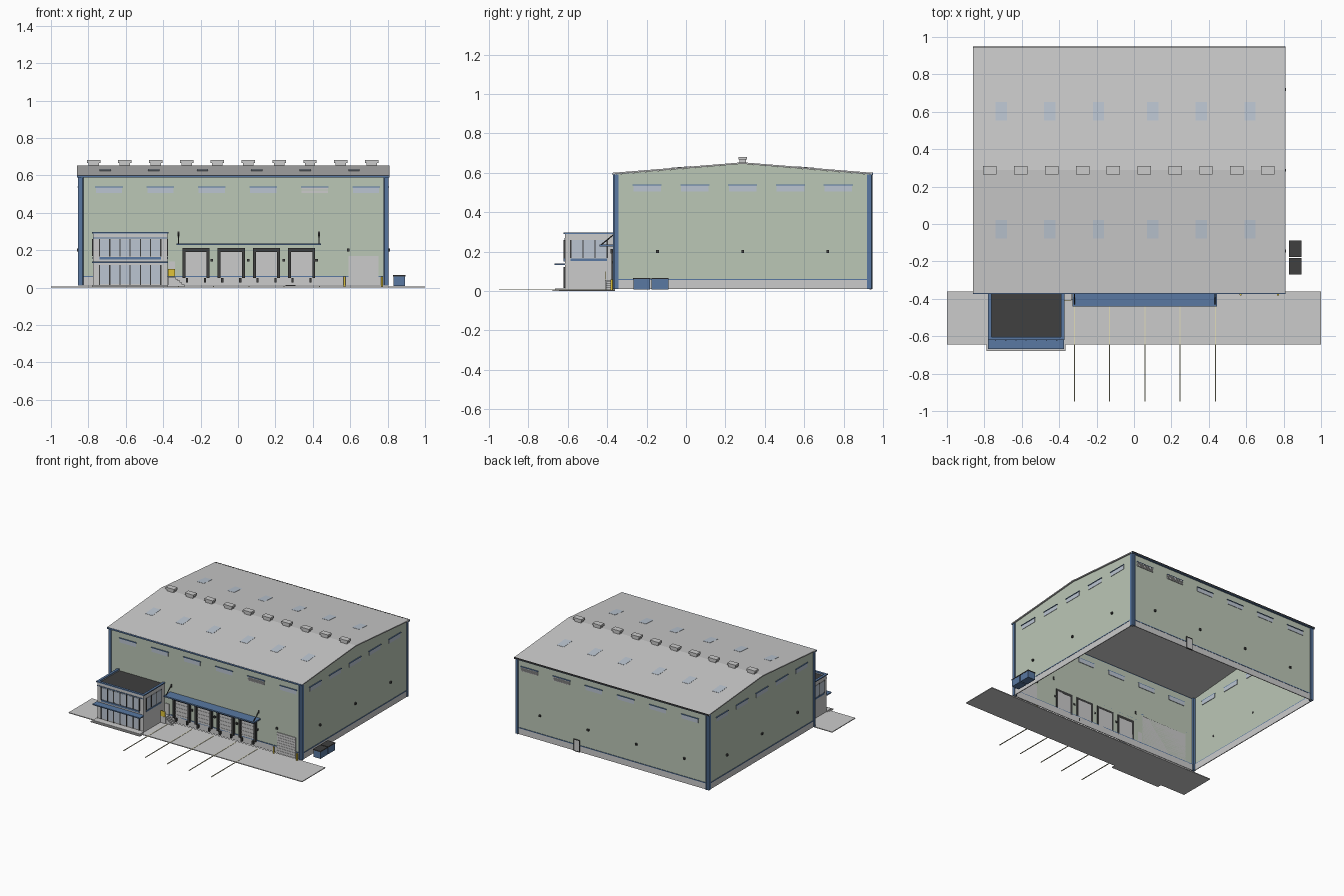
import bpy, bmesh, math
from mathutils import Vector

if "Cube" in bpy.data.objects:
    bpy.data.objects.remove(bpy.data.objects["Cube"])


def mat(name, r, g, b):
    m = bpy.data.materials.new(name)
    m.diffuse_color = (r, g, b, 1)
    m.use_nodes = True
    m.node_tree.nodes["Principled BSDF"].inputs["Base Color"].default_value = m.diffuse_color
    return m


GREEN = mat("pale_green", 0.50, 0.57, 0.47)
BLUE = mat("blue", 0.10, 0.19, 0.36)
DARK = mat("dark", 0.05, 0.05, 0.05)
YELLOW = mat("yellow", 0.75, 0.55, 0.04)
GLASS = mat("glass", 0.50, 0.56, 0.64)
CREAM = mat("cream", 0.75, 0.72, 0.50)


def finish(name, bm, m=None):
    me = bpy.data.meshes.new(name)
    bm.to_mesh(me)
    bm.free()
    ob = bpy.data.objects.new(name, me)
    bpy.context.collection.objects.link(ob)
    if m:
        me.materials.append(m)
    return ob


def boxes(name, items, m=None):
    """One object from boxes given as (x0, x1, y0, y1, z0, z1)."""
    bm = bmesh.new()
    for x0, x1, y0, y1, z0, z1 in items:
        vs = bmesh.ops.create_cube(bm, size=1)["verts"]
        for v in vs:
            v.co = Vector((x0 + (v.co.x + .5) * (x1 - x0),
                           y0 + (v.co.y + .5) * (y1 - y0),
                           z0 + (v.co.z + .5) * (z1 - z0)))
    return finish(name, bm, m)


X0, X1, Y0, Y1 = -0.85, 0.80, -0.36, 0.935
YM, EAVE, RIDGE = 0.2875, 0.592, 0.645
XM = (X0 + X1) / 2


def on_wall(side, u, w, z0, z1, out, inn=0.004):
    """Box centred at u along a wall, sticking out of it."""
    a, b = u - w / 2, u + w / 2
    return {"F": (a, b, Y0 - out, Y0 + inn, z0, z1),
            "B": (a, b, Y1 - inn, Y1 + out, z0, z1),
            "L": (X0 - out, X0 + inn, a, b, z0, z1),
            "R": (X1 - inn, X1 + out, a, b, z0, z1)}[side]


def frame_on_wall(side, u, w, z0, z1, out, t):
    return [on_wall(side, u, w, z1 - t, z1, out), on_wall(side, u, w, z0, z0 + t, out),
            on_wall(side, u - w / 2 + t / 2, t, z0, z1, out),
            on_wall(side, u + w / 2 - t / 2, t, z0, z1, out)]


# hall cladding: open-bottomed shell with gabled ends
bm = bmesh.new()
for x in (X0, X1):
    bm.faces.new([bm.verts.new((x, y, z)) for y, z in
                  ((Y0, .06), (Y1, .06), (Y1, EAVE), (YM, RIDGE), (Y0, EAVE))])
for y in (Y0, Y1):
    bm.faces.new([bm.verts.new((x, y, z)) for x, z in
                  ((X0, .06), (X1, .06), (X1, EAVE), (X0, EAVE))])
bmesh.ops.remove_doubles(bm, verts=bm.verts, dist=1e-5)
bmesh.ops.recalc_face_normals(bm, faces=bm.faces)
finish("hall_walls", bm, GREEN)

# concrete plinth and blue drip line above it
LX, LY, YC = X1 - X0, Y1 - Y0, (Y0 + Y1) / 2
WALLS = (("F", XM, LX), ("B", XM, LX), ("L", YC, LY), ("R", YC, LY))
boxes("plinth", [on_wall(s, c, l, .01, .058, .002) for s, c, l in WALLS])
boxes("drip_trim", [on_wall(s, c, l, .056, .062, .004) for s, c, l in WALLS], BLUE)

# roof: bent slab
bm = bmesh.new()
prof = [(-.37, .592), (YM, .645), (.945, .592), (.945, .600), (YM, .653), (-.37, .600)]
f = bm.faces.new([bm.verts.new((-.86, y, z)) for y, z in prof])
r = bmesh.ops.extrude_face_region(bm, geom=[f])
bmesh.ops.translate(bm, vec=(1.67, 0, 0),
                    verts=[g for g in r["geom"] if isinstance(g, bmesh.types.BMVert)])
bmesh.ops.recalc_face_normals(bm, faces=bm.faces)
finish("roof", bm)
boxes("gutters", [(-.86, .81, -.374, -.360, .588, .599), (-.86, .81, .935, .949, .588, .599)], BLUE)

# corner trims and downpipes
boxes("corner_trims", [(x - .011, x + .011, y - .011, y + .011, .01, .592)
                       for x in (X0 + .006, X1 - .006) for y in (Y0 + .006, Y1 - .006)], BLUE)
bm = bmesh.new()
for x in (X0 + .018, X1 - .018):
    for y in (Y0 - .006, Y1 + .006):
        vs = bmesh.ops.create_cone(bm, segments=8, radius1=.005, radius2=.005,
                                   depth=.58, cap_ends=True)["verts"]
        bmesh.ops.translate(bm, vec=(x, y, .30), verts=vs)
finish("downpipes", bm, BLUE)

# ridge vents: tapered neck with a wider cap
vents = [-.77 + i * .165 for i in range(10)]
boxes("ridge_vent_necks", [(x - .028, x + .028, YM - .017, YM + .017, .64, .668) for x in vents])
boxes("ridge_vent_caps", [(x - .036, x + .036, YM - .022, YM + .022, .666, .681) for x in vents])

# roof skylights, lying on both slopes
slope = math.atan2(.053, .6575)
bm = bmesh.new()
for x in (-.71, -.45, -.19, .10, .36, .62):
    for s in (-1, 1):
        vs = bmesh.ops.create_cube(bm, size=1)["verts"]
        for v in vs:
            y = YM + s * .315 + v.co.y * .1
            v.co = Vector((x + v.co.x * .06, y,
                           .653 - abs(y - YM) * math.tan(slope) + v.co.z * .003))
finish("skylights", bm, GLASS)

# high strip windows and louvres
long_u = [-.69 + i * .275 for i in range(6)]
short_u = [YM + (i - 2) * .2425 for i in range(5)]
wins = [(s, u) for s in "FB" for u in long_u] + [(s, u) for s in "LR" for u in short_u]
louvres = [("F", long_u[4]), ("B", long_u[5]), ("B", long_u[4])]
boxes("high_windows", [on_wall(s, u, .14, .505, .537, .003) for s, u in wins
                       if (s, u) not in louvres], GLASS)
boxes("louvres", [on_wall(s, u, .14, .505 + k * .0065, .51 + k * .0065, .006)
                  for s, u in louvres for k in range(5)])
boxes("window_heads", [on_wall(s, u, .148, .536, .541, .007) for s, u in wins], BLUE)

# wall lights
lights = [("F", u) for u in (-.14, .055, .245, .42, .59)]
lights += [("B", X0 + LX * k / 8) for k in (1, 3, 5, 7)]
lights += [(s, Y0 + LY * k / 6) for s in "LR" for k in (1, 3, 5)]
zl = lambda s, u: .145 if s == "F" and u < .5 else .2
boxes("wall_lights", [on_wall(s, u, .014, zl(s, u) - .006, zl(s, u) + .008, .012)
                      for s, u in lights], DARK)

# loading docks: door, rubber seal and bumpers
docks = [-.225, -.036, .152, .34]
boxes("dock_doors", [on_wall("F", u, .12, .05, .195, .004) for u in docks])
boxes("dock_door_ribs", [on_wall("F", u, .115, .075 + .028 * k, .077 + .028 * k, .006)
                         for u in docks for k in range(5)])
seal = []
for u in docks:
    seal += [on_wall("F", u, .146, .19, .212, .022),
             on_wall("F", u - .065, .016, .05, .195, .018),
             on_wall("F", u + .065, .016, .05, .195, .018)]
boxes("dock_seals", seal, DARK)
boxes("dock_bumpers", [on_wall("F", u + d, .012, .026, .052, .018)
                       for u in docks for d in (-.048, .048)], DARK)

# dock canopy with tie rods
boxes("dock_canopy", [(-.33, .445, -.44, Y0, .227, .237)], BLUE)
bm = bmesh.new()
for x in (-.318, .433):
    a, b = Vector((x, -.43, .235)), Vector((x, Y0, .292))
    vs = bmesh.ops.create_cone(bm, segments=6, radius1=.003, radius2=.003,
                               depth=(b - a).length, cap_ends=True)["verts"]
    q = (b - a).to_track_quat("Z", "Y")
    for v in vs:
        v.co = q @ v.co + (a + b) / 2
finish("canopy_tie_rods", bm, DARK)
boxes("tie_rod_plates", [on_wall("F", x, .01, .275, .3, .004) for x in (-.318, .433)], DARK)

# drive-in door, its frame and bollards
boxes("drive_in_door", [on_wall("F", .67, .16, .01, .17, .005)])
boxes("drive_in_door_ribs", [on_wall("F", .67, .156, .03 + .02 * k, .032 + .02 * k, .007)
                             for k in range(7)])
bm = bmesh.new()
for x in (.57, .77):
    vs = bmesh.ops.create_cone(bm, segments=12, radius1=.006, radius2=.006,
                               depth=.052, cap_ends=True)["verts"]
    bmesh.ops.translate(bm, vec=(x, -.377, .032), verts=vs)
finish("bollards", bm, YELLOW)

# personnel doors
boxes("back_door", [on_wall("B", .28, .045, .01, .095, .005)])
boxes("back_door_frame", frame_on_wall("B", .28, .053, .008, .1, .007, .004), DARK)
boxes("side_door", [on_wall("F", -.354, .035, .058, .14, .005)])

# dock stair with yellow guard
boxes("stair_landing", [(-.375, -.335, -.41, Y0, .0, .056)])
boxes("stair_steps", [(-.335 + .012 * k, -.323 + .012 * k, -.405, Y0, .0, .047 - .010 * k)
                      for k in range(5)])
boxes("stair_guard", [(-.375, -.337, -.412, -.408, .058, .1)], YELLOW)

# office block
OX0, OX1, OY = -.775, -.378, -.615
boxes("office_walls", [(OX0, OX1, OY, Y0, .0, .28)])
boxes("office_roof", [(OX0 + .008, OX1 - .008, OY + .008, Y0, .278, .284)], DARK)
boxes("office_parapet", [(OX0, OX1, OY, OY + .01, .27, .292), (OX0, OX0 + .01, OY, Y0, .27, .292),
                         (OX1 - .01, OX1, OY, Y0, .27, .292)])
boxes("office_coping", [(OX0 - .006, OX1 + .006, OY - .006, OY + .012, .290, .298),
                        (OX0 - .006, OX0 + .012, OY - .006, Y0, .290, .298),
                        (OX1 - .012, OX1 + .006, OY - .006, Y0, .290, .298),
                        (OX0, OX1, OY - .004, OY, .262, .267)], BLUE)
boxes("office_band", [(OX0 + .035, OX1 - .035, OY - .006, OY, .150, .164),
                      (OX0 - .004, OX0, OY + .03, -.40, .153, .164),
                      (OX1, OX1 + .004, OY + .03, -.40, .153, .164)], BLUE)
boxes("entrance_canopy", [(OX0 - .005, OX1 + .005, -.668, OY, .131, .139)], BLUE)
boxes("entrance_steps", [(-.788, -.367, -.678, OY, 0, .007), (-.78, -.375, -.665, OY, .006, .013)])
FX0, FX1 = OX0 + .035, OX1 - .035
boxes("office_glazing", [(FX0, FX1, OY - .003, OY, .170, .258), (FX0, FX1, OY - .003, OY, .02, .12),
                         (OX1, OX1 + .003, OY + .03, -.40, .170, .258),
                         (OX0 - .003, OX0, OY + .03, -.40, .170, .258)], GLASS)
mull = []
for k in range(7):
    x = FX0 + (FX1 - FX0) * k / 6
    mull += [(x - .003, x + .003, OY - .007, OY, z0, z1) for z0, z1 in ((.165, .26), (.015, .122))]
for k in range(4):
    y = OY + .03 + k * .185 / 3
    mull += [(x - .005, x + .005, y - .003, y + .003, .168, .26) for x in (OX0, OX1)]
boxes("office_mullions", mull, DARK)

# waste skips beside the hall
skips, lids = [], []
for y0, y1 in ((-.267, -.183), (-.174, -.09)):
    skips.append((.832, .894, y0, y1, .008, .06))
    lids.append((.830, .896, y0 - .002, y1 + .002, .06, .067))
boxes("waste_skips", skips, BLUE)
boxes("waste_skip_lids", lids, DARK)

# apron and bay lines
boxes("apron", [(-1, 1, -.645, Y0, 0, .006)])
boxes("bay_lines", [(x - .003, x + .003, -.95, -.38, .004, .008)
                    for x in (-.319, -.13, .058, .246, .435)], CREAM)
# rear edge of the roof flashing closes the footprint at the back
boxes("rear_flashing", [(-.86, .81, .944, .95, .592, .601)], DARK)
